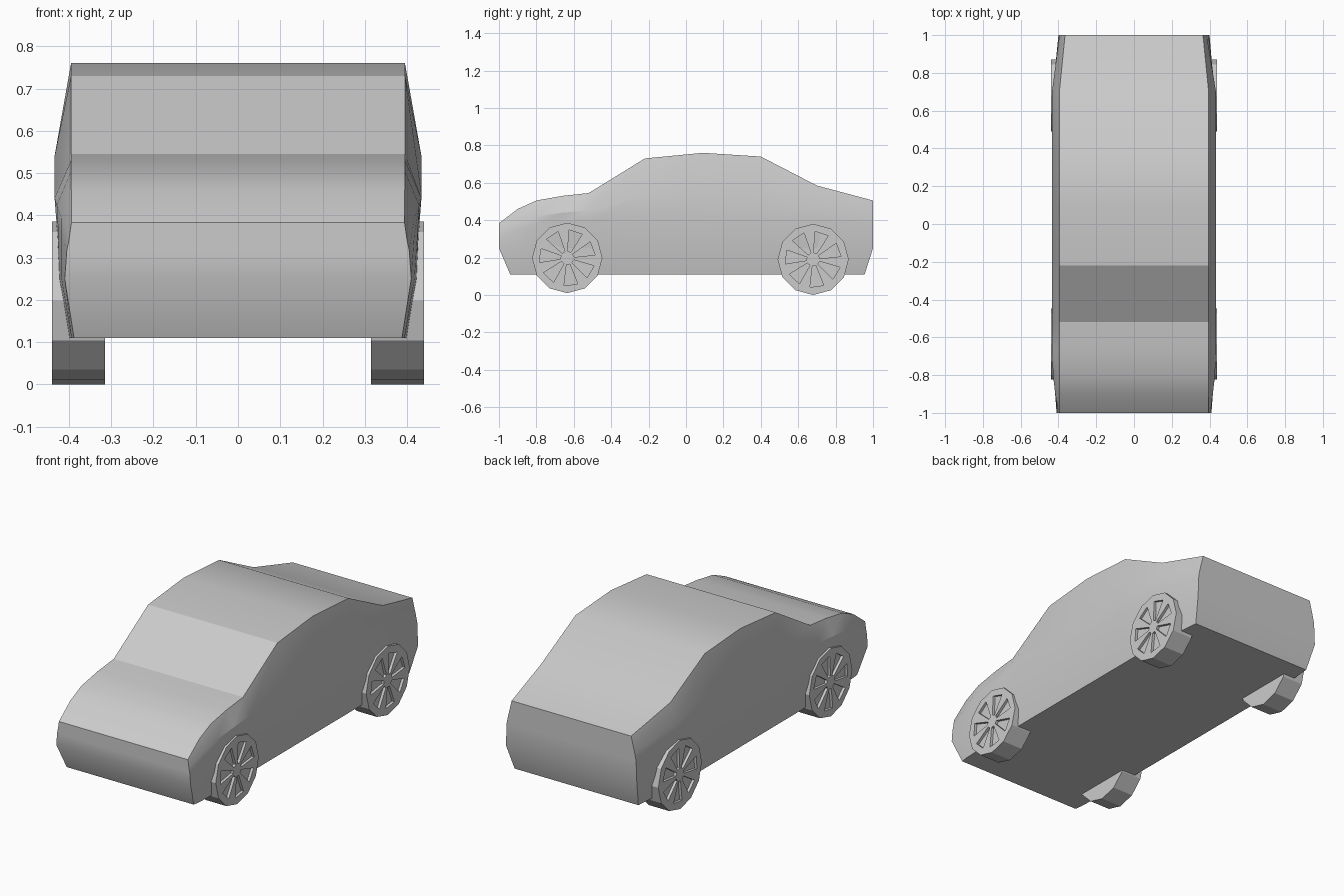
import bpy, bmesh
from math import sin, cos, pi, radians

if "Cube" in bpy.data.objects:
    bpy.data.objects.remove(bpy.data.objects["Cube"])


def finish(bm, name):
    bmesh.ops.recalc_face_normals(bm, faces=bm.faces)
    me = bpy.data.meshes.new(name)
    bm.to_mesh(me)
    bm.free()
    ob = bpy.data.objects.new(name, me)
    bpy.context.collection.objects.link(ob)
    return ob


# Body: cross-sections lofted along y; (y, roofline height, taper towards the end)
STATIONS = [(-1, .383, 1), (-.9, .46, .5), (-.8, .505, .15), (-.66, .53, 0),
            (-.52, .545, 0), (-.22, .73, 0), (.09, .76, 0), (.4, .74, 0),
            (.7, .585, 0), (1, .505, 1)]
MIDDLE = [.40, .425, .43, .434, .395]
NOSE = [.388, .41, .405, .40, .394]
TAIL = [.378, .40, .395, .385, .365]


def section(y, top, taper):
    rise = top - .25
    heights = [.11, .25, min(.40, .25 + .5 * rise), min(.54, .25 + .68 * rise), top]
    end = NOSE if y < 0 else TAIL
    half = []
    for i, z in enumerate(heights):
        x = MIDDLE[i] + (end[i] - MIDDLE[i]) * taper
        yy = {-1: -.94, 1: .955}.get(y, y) if i == 0 else y
        half.append((x, yy, z))
    return half + [(-x, yy, z) for x, yy, z in reversed(half)]


bm = bmesh.new()
rings = [[bm.verts.new(p) for p in section(*s)] for s in STATIONS]
n = len(rings[0])
for a, b in zip(rings, rings[1:]):
    for i in range(n):
        j = (i + 1) % n
        bm.faces.new((a[i], a[j], b[j], b[i]))
for r in (rings[0], rings[-1]):
    for i in range(n // 2 - 1):
        bm.faces.new((r[i], r[i + 1], r[n - 2 - i], r[n - 1 - i]))
body = finish(bm, "car_body")
bpy.context.view_layer.objects.active = body
body.select_set(True)
bpy.ops.object.shade_smooth_by_angle(angle=radians(24))
body.select_set(False)


# Wheels: twelve-sided drums with seven recessed windows between the spokes
def prism(bm, outline, x0, x1):
    a = [bm.verts.new((x0, y, z)) for y, z in outline]
    b = [bm.verts.new((x1, y, z)) for y, z in outline]
    back = bm.faces.new(a)
    front = bm.faces.new(b)
    for i in range(len(a)):
        j = (i + 1) % len(a)
        bm.faces.new((a[i], a[j], b[j], b[i]))
    return back, front


def wheel(name, side, cy, cz, r):
    outline = [(cy + r * sin(k * pi / 6), cz + r * cos(k * pi / 6)) for k in range(12)]
    bm = bmesh.new()
    prism(bm, outline, side * .315, side * .44)
    drum = finish(bm, name)
    bm = bmesh.new()
    for k in range(7):
        t = radians(72) + k * 2 * pi / 7
        wedge = [(.035, -.009), (.145, -.037), (.145, .037), (.035, .009)]
        pts = [(cy + u * cos(t) - v * sin(t), cz + u * sin(t) + v * cos(t)) for u, v in wedge]
        prism(bm, pts, side * .425, side * .46)
    cutter = finish(bm, name + "_window_cutter")
    cutter.hide_render = True
    cutter.hide_set(True)
    mod = drum.modifiers.new("windows", 'BOOLEAN')
    mod.operation = 'DIFFERENCE'
    mod.solver = 'EXACT'
    mod.object = cutter


for side, label in ((1, "right"), (-1, "left")):
    wheel("front_wheel_" + label, side, -.635, .198, .188)
    wheel("rear_wheel_" + label, side, .68, .19, .19)
